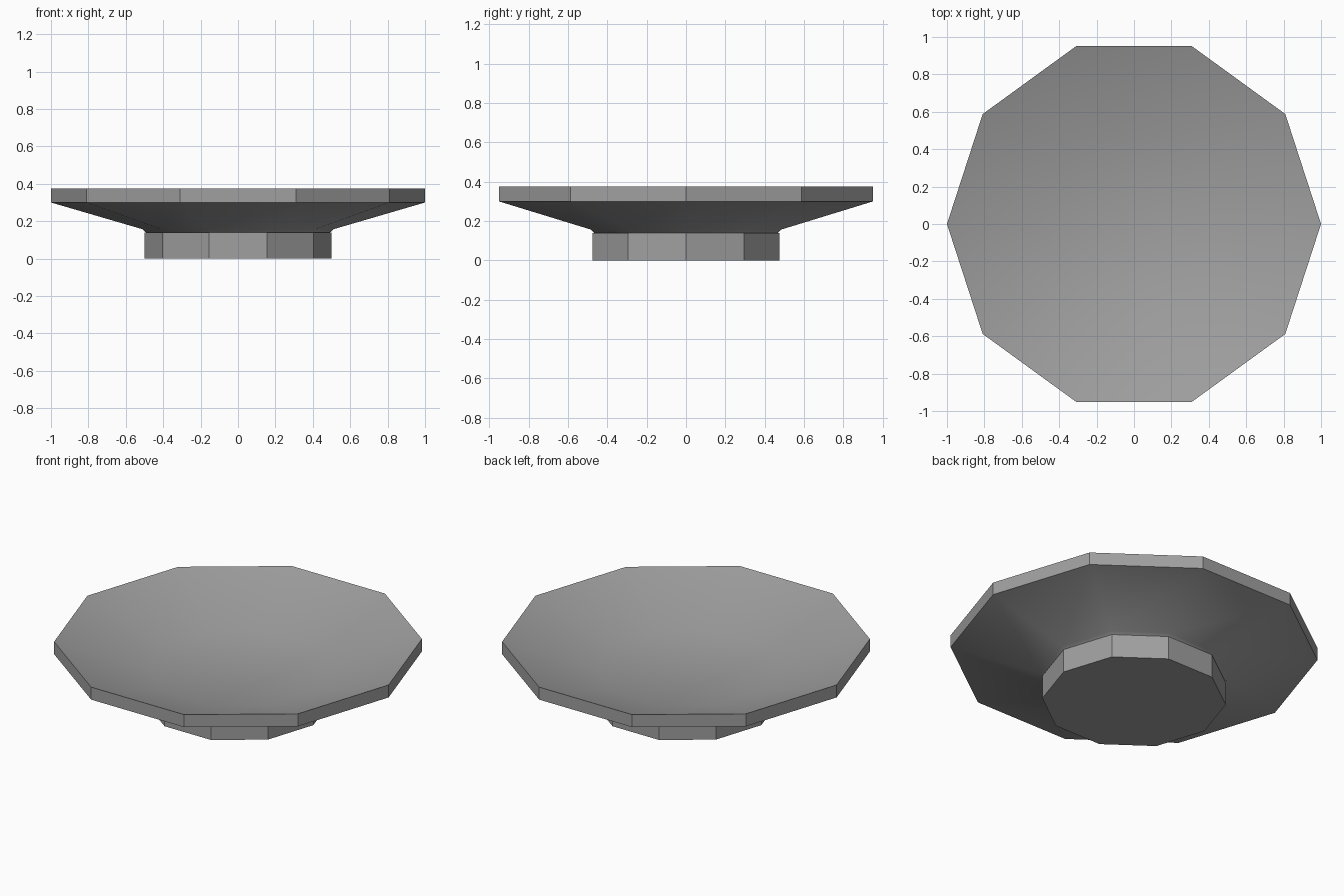
import bpy, bmesh, math

cube = bpy.data.objects.get("Cube")
if cube:
    bpy.data.objects.remove(cube, do_unlink=True)

SIDES = 10

grey = bpy.data.materials.new("mid_grey")
grey.use_nodes = True
colour = (0.35, 0.35, 0.35, 1)
grey.diffuse_color = colour
grey.node_tree.nodes["Principled BSDF"].inputs["Base Color"].default_value = colour


def lathe(name, profile):
    """Spin a (radius, height) profile into a capped ten-sided solid."""
    bm = bmesh.new()
    rings = []
    for r, z in profile:
        angles = [2 * math.pi * i / SIDES for i in range(SIDES)]
        rings.append([bm.verts.new((r * math.cos(a), r * math.sin(a), z)) for a in angles])
    for low, high in zip(rings, rings[1:]):
        for i in range(SIDES):
            j = (i + 1) % SIDES
            bm.faces.new((low[i], low[j], high[j], high[i]))
    bm.faces.new(rings[0][::-1])
    bm.faces.new(rings[-1])
    bmesh.ops.recalc_face_normals(bm, faces=bm.faces)
    mesh = bpy.data.meshes.new(name)
    bm.to_mesh(mesh)
    bm.free()
    mesh.materials.append(grey)
    obj = bpy.data.objects.new(name, mesh)
    bpy.context.collection.objects.link(obj)
    # Smooth the shallow bowl, keep the rim and corners crisp
    bpy.ops.object.select_all(action="DESELECT")
    obj.select_set(True)
    bpy.context.view_layer.objects.active = obj
    bpy.ops.object.shade_smooth_by_angle(angle=math.radians(30))
    return obj


# Foot under the dish
lathe("foot", [(0.5, 0), (0.5, 0.14)])

# Dish: underside, chamfered neck, upright rim and sunken floor
lathe("dish", [(0.487, 0.135), (0.51, 0.157), (1.0, 0.3), (1.0, 0.375), (0.5, 0.207)])
